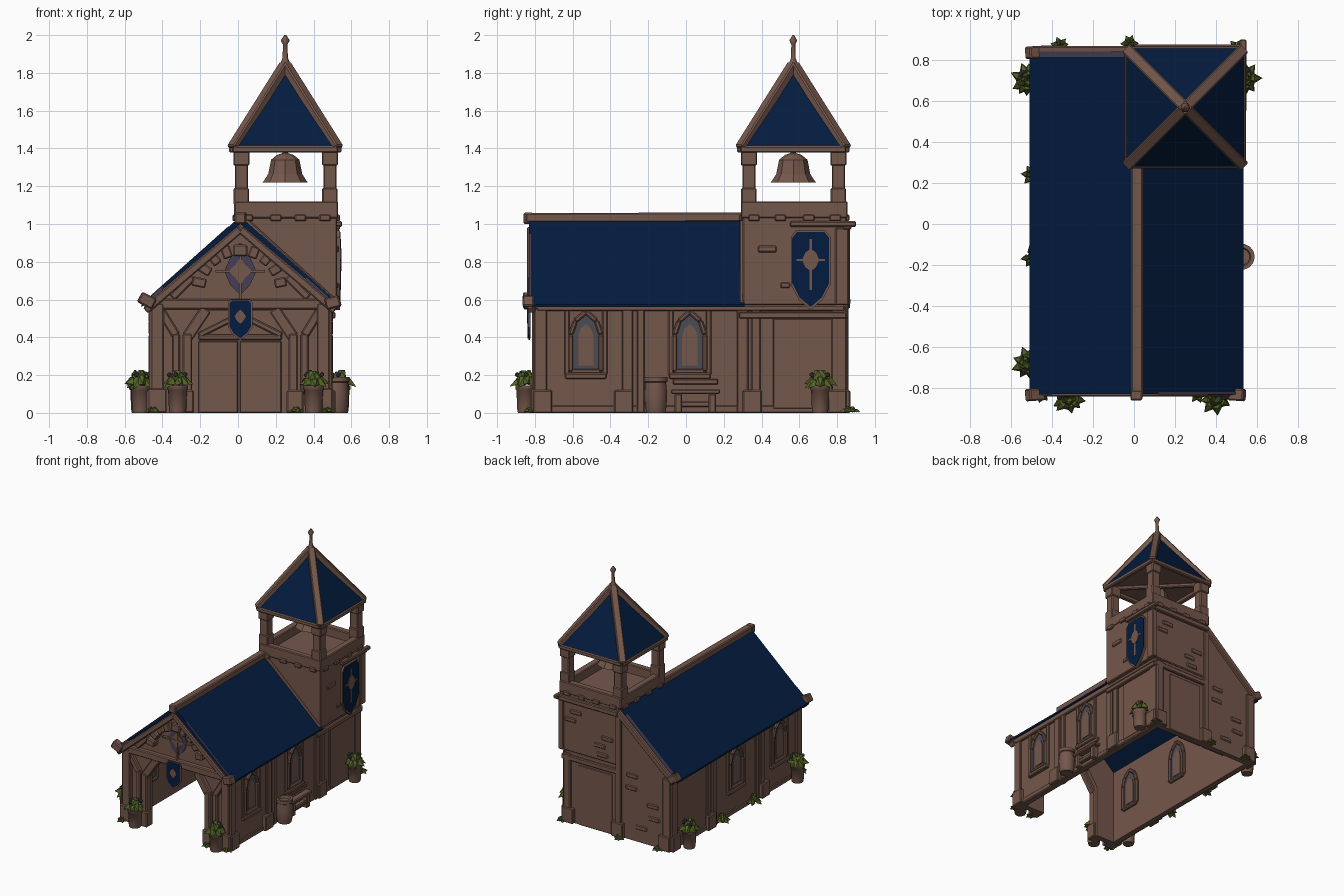
import bpy, bmesh, math, random
from mathutils import Vector, Matrix

if "Cube" in bpy.data.objects:
    bpy.data.objects.remove(bpy.data.objects["Cube"])
random.seed(4)


def colour(name, r, g, b):
    m = bpy.data.materials.new(name)
    m.diffuse_color = (r, g, b, 1)
    m.use_nodes = True
    m.node_tree.nodes["Principled BSDF"].inputs["Base Color"].default_value = m.diffuse_color
    return m


BROWN = colour("brown_stone_and_wood", 0.175, 0.096, 0.071)
BLUE = colour("navy_blue", 0.0012, 0.0115, 0.05)
GLASS = colour("grey_glass", 0.075, 0.07, 0.088)
GREEN = colour("leaf_green", 0.09, 0.13, 0.022)
VIOLET = colour("dusky_violet", 0.06, 0.05, 0.09)


def finish(name, bm, *mats, bevel=0, smooth=False, recalc=True):
    if recalc:
        bmesh.ops.recalc_face_normals(bm, faces=bm.faces)
    me = bpy.data.meshes.new(name)
    bm.to_mesh(me)
    bm.free()
    for m in mats:
        me.materials.append(m)
    ob = bpy.data.objects.new(name, me)
    bpy.context.collection.objects.link(ob)
    if bevel:
        mod = ob.modifiers.new("soft_edges", 'BEVEL')
        mod.width, mod.segments = bevel, 1
    if smooth:
        for p in me.polygons:
            p.use_smooth = abs(p.normal.z) < 0.8
    return ob


def boxes(name, spans, mat=BROWN, bevel=0.006):
    """Each span is x0, x1, y0, y1, z0, z1."""
    bm = bmesh.new()
    for x0, x1, y0, y1, z0, z1 in spans:
        mid = Matrix.Translation(((x0 + x1) / 2, (y0 + y1) / 2, (z0 + z1) / 2))
        bmesh.ops.create_cube(bm, size=1, matrix=mid @ Matrix.Diagonal((x1 - x0, y1 - y0, z1 - z0, 1)))
    return finish(name, bm, mat, bevel=bevel)


def beams(name, rods, mat=BROWN, bevel=0.007):
    """Each rod is start, end, width, depth."""
    bm = bmesh.new()
    for p, q, w, d in rods:
        p, q = Vector(p), Vector(q)
        rot = (q - p).to_track_quat('Z', 'Y').to_matrix().to_4x4()
        bmesh.ops.create_cube(bm, size=1, matrix=Matrix.Translation((p + q) / 2) @ rot
                              @ Matrix.Diagonal((w, d, (q - p).length, 1)))
    return finish(name, bm, mat, bevel=bevel)


def prism(name, pts, axis, a, b, mat=BROWN):
    bm = bmesh.new()
    put = (lambda u, v, t: (u, t, v)) if axis == 'y' else (lambda u, v, t: (t, u, v))
    vs = [bm.verts.new(put(u, v, a)) for u, v in pts]
    res = bmesh.ops.extrude_face_region(bm, geom=[bm.faces.new(vs)], use_keep_orig=True)
    off = Vector((0, b - a, 0)) if axis == 'y' else Vector((b - a, 0, 0))
    bmesh.ops.translate(bm, vec=off, verts=[v for v in res['geom'] if isinstance(v, bmesh.types.BMVert)])
    return finish(name, bm, mat)


def lathe(name, x, y, prof, n=12, mat=BROWN, smooth=True):
    bm = bmesh.new()
    rings = [[bm.verts.new((x + r * math.cos(math.tau * i / n), y + r * math.sin(math.tau * i / n), z))
              for i in range(n)] for r, z in prof]
    for lo, hi in zip(rings, rings[1:]):
        for i in range(n):
            bm.faces.new((lo[i], lo[(i + 1) % n], hi[(i + 1) % n], hi[i]))
    bm.faces.new(rings[0])
    bm.faces.new(rings[-1])
    return finish(name, bm, mat, smooth=smooth)


def bush(name, x, y, z, r, h, lumps=9, flowers=True):
    """Ring of broad drooping leaf lumps, each a flattened pointed solid."""
    bm = bmesh.new()
    for i in range(lumps * 2):
        a = math.tau * i / lumps + random.uniform(-.25, .25)
        outer = i < lumps
        reach = r * (random.uniform(.85, 1.05) if outer else random.uniform(.3, .6))
        d = Vector((math.cos(a), math.sin(a), 0))
        s = Vector((-d.y, d.x, 0)) * r * .3
        root = Vector((x, y, z + h * .1))
        crown = root + d * reach * .55 + Vector((0, 0, h * (random.uniform(.3, .6) if outer else random.uniform(.7, 1))))
        tip = Vector((x, y, max(.003, z + h * (random.uniform(-.35, .1) if outer else random.uniform(.3, .7))))) + d * reach
        low = root + d * reach * .5 - Vector((0, 0, h * .1 if outer else 0))
        low.z = max(low.z, .002)
        v = [bm.verts.new(p) for p in (root, crown - s * .5, crown + s * .5, tip, low - s, low + s)]
        for f in ((0, 1, 2), (1, 3, 2), (0, 4, 1), (0, 2, 5), (1, 4, 3), (2, 3, 5), (0, 5, 4), (4, 5, 3)):
            bm.faces.new([v[k] for k in f])
    if flowers:
        for i in range(4):
            a = random.uniform(0, math.tau)
            at = Vector((x + r * .5 * math.cos(a), y + r * .5 * math.sin(a), z + h * .75))
            res = bmesh.ops.create_icosphere(bm, subdivisions=1, radius=.014, matrix=Matrix.Translation(at))
            for f in {f for v in res['verts'] for f in v.link_faces}:
                f.material_index = 1
    return finish(name, bm, GREEN, VIOLET)


CX, RIDGE, EAVE = 0.012, 1.04, 0.575
XL, XR = -0.51, 0.535


def roof_z(x):
    half = CX - XL if x < CX else XR - CX
    return RIDGE - abs(x - CX) / half * (RIDGE - EAVE)


def roof_strip(name, x0, x1, y0, y1, lo, hi, mat):
    prism(name, [(x0, roof_z(x0) + lo), (x1, roof_z(x1) + lo), (x1, roof_z(x1) + hi), (x0, roof_z(x0) + hi)], 'y', y0, y1, mat)


# nave roof slopes, ridge, eaves and verge boards
T = 0.04
prism("roof_left", [(CX, RIDGE), (XL, EAVE), (XL, EAVE - 0.015), (CX, RIDGE - T)], 'y', -0.83, 0.84, BLUE)
prism("roof_right", [(CX, RIDGE), (XR, EAVE), (XR, EAVE - 0.015), (CX, RIDGE - T)], 'y', -0.83, 0.31, BLUE)
roof_strip("faded_back_verge", -.46, -.05, .815, .842, 0, .004, VIOLET)
roof_strip("faded_front_verge", .12, .5, -.832, -.82, 0, .004, VIOLET)
roof_strip("faded_front_edge_right", .36, .49, -.834, -.829, -.03, -.012, VIOLET)
roof_strip("faded_front_edge_left", -.47, -.4, -.834, -.829, -.03, 0, VIOLET)
beams("ridge_beam", [((.015, -0.85, 1.033), (.015, 0.3, 1.036), 0.058, 0.05)])
boxes("eave_rails", [(XL + 0.03, XL + 0.06, -0.81, 0.83, 0.55, 0.585), (XR - 0.06, XR - 0.03, -0.81, 0.31, 0.55, 0.585)])
rods = [((CX, -.82, RIDGE - .068), (x, -.82, EAVE - .033), .045, .042) for x in (XL + .02, XR - .02)]
rods.append(((CX, .845, RIDGE - .035), (XL + .02, .845, EAVE - .01), .045, .045))
beams("bargeboards", rods)
beams("rafter_knobs", [((x - 0.045 * s, y, 0.575), (x + 0.03 * s, y - 0.005, 0.615 - 0.02 * (s > 0)), 0.06, 0.06)
                       for x, s in ((-0.49, -1), (0.51, 1)) for y in (-0.83, 0.84) if y < 0 or s < 0]
      + [((CX, -0.86, 1.03), (CX, -0.81, 1.03), 0.06, 0.06)])
beams("verge_trim", [((CX + 0.02, 0.295, RIDGE - 0.01), (XR - 0.01, 0.295, EAVE + 0.005), 0.025, 0.025)])

# walls: open doorway at the front, hollow interior
prism("front_wall", [(-0.45, 0), (-0.45, 0.57), (CX, 0.99), (0.48, 0.57), (0.48, 0), (0.27, 0), (0.27, 0.42),
                     (0.19, 0.54), (-0.17, 0.54), (-0.25, 0.42), (-0.25, 0)], 'y', -0.775, -0.73)
prism("back_wall", [(-0.45, 0), (-0.45, 0.59), (CX, 1.0), (0.48, 0.59), (0.48, 0)], 'y', 0.80, 0.84)
boxes("side_walls", [(-0.45, -0.41, -0.75, 0.82, 0, 0.6), (0.44, 0.48, -0.75, 0.82, 0, 0.6)], bevel=0)

# wall posts with chunky feet on both sides
posts = []
for x, s in ((-0.45, -1), (0.48, 1)):
    for y, w in ((-0.77, .07), (-0.31, .06), (-0.24, .04), (0.30, .06), (0.37, .05), (0.81, .08)):
        posts.append((min(x, x + s * .02), max(x, x + s * .02), y - w / 2, y + w / 2, 0, 0.57))
    for y in (-0.76, -0.33, 0.35, 0.80):
        posts.append((min(x, x + s * .035), max(x, x + s * .035), y - .05, y + .05, 0, 0.12))
    posts.append((min(x, x + s * .012), max(x, x + s * .012), -0.78, 0.83, 0, 0.04))
    posts.append((min(x, x + s * .025), max(x, x + s * .025), -0.79, 0.84, 0.54, 0.57))
boxes("wall_posts", posts)


def arch(w, z0, z1, y):
    return [(y - w, z0), (y + w, z0), (y + w, z1 - 1.5 * w), (y + .7 * w, z1 - .6 * w), (y, z1),
            (y - .7 * w, z1 - .6 * w), (y - w, z1 - 1.5 * w)]


# pointed windows, framed inside and outside
for side, x, s in (("left", -0.45, -1), ("right", 0.48, 1)):
    for n, y in enumerate((-0.53, 0.02)):
        nm = f"{side}_window_{n}"
        prism(nm + "_glass", arch(.065, .23, .52, y), 'x', x + s * .006, x - s * .046, GLASS)
        prism(nm + "_pane", arch(.04, .25, .47, y), 'x', x + s * .011, x - s * .05)
        loop = arch(.08, .22, .535, y)
        beams(nm + "_frame", [((x + s * k, *p), (x + s * k, *q), .026, .026)
                              for k in (.01, -.048) for p, q in zip(loop, loop[1:] + loop[:1])])
        boxes(nm + "_sill", [(x - .028, x + .028, y - .11, y + .11, .18, .21)]
              + [(x - .016, x + .016, y + k - .014, y + k + .014, .2, .545) for k in (-.1, .1)])

# front timbering: corner posts, tie beam, braces, gable stones
F = -0.785
rods = []
for s in (-1, 1):
    x = lambda v: CX + s * v
    rods += [((x(.44), F, 0), (x(.44), F, .58), .07, .06), ((x(.28), F, 0), (x(.28), F, .42), .05, .06),
             ((x(.28), F, .40), (x(.18), F, .55), .05, .06), ((x(.34), F, .1), (x(.34), F, .42), .04, .045),
             ((x(.34), F, .41), (x(.42), F, .54), .04, .045), ((x(.36), F, .61), (x(.25), F, .72), .035, .04),
             ((x(.44), F, 0), (x(.44), F, .13), .1, .08), ((x(.29), F, 0), (x(.29), F, .12), .09, .08)]
rods += [((-.46, F, .575), (.49, F, .575), .055, .055)]
beams("front_timbers", rods)
stones = []
for i in range(9):
    a = math.radians(12 + 19.5 * i)
    d = Vector((math.cos(a), 0, math.sin(a)))
    c = Vector((CX, -.79, .645))
    stones.append((c + d * .185, c + d * random.uniform(.245, .265), .074, .05))
beams("gable_arch_stones", stones)


def star(cx, cz, rx, rz, k):
    return [(cx + rx * (1 if i % 2 == 0 else k) * math.cos(i * math.pi / 4),
             cz + rz * (1 if i % 2 == 0 else k) * math.sin(i * math.pi / 4)) for i in range(8)]


prism("gable_star_glass", star(CX, .75, .085, .125, .85), 'y', -.774, -.783, VIOLET)
prism("gable_star", star(CX, .75, .065, .075, .6), 'y', -.78, -.79)
boxes("gable_star_rays", [(CX - .13, CX + .13, -.795, -.775, .744, .756), (CX - .006, CX + .006, -.795, -.775, .6, .9)], bevel=0)


def shield(c, w, z0, z1):
    h = z1 - z0
    return [(c, z0), (c + .6 * w, z0 + .13 * h), (c + w, z0 + .32 * h), (c + w, z1 - .08 * h), (c + .75 * w, z1),
            (c - .75 * w, z1), (c - w, z1 - .08 * h), (c - w, z0 + .32 * h), (c - .6 * w, z0 + .13 * h)]


# hanging banner over the doorway
prism("banner_rim", shield(CX, .064, .385, .6), 'y', -.825, -.835)
prism("banner", shield(CX, .058, .395, .594), 'y', -.822, -.838, BLUE)
prism("banner_emblem", star(CX, .51, .03, .038, .8), 'y', -.836, -.842)

# door panels on the back wall, inside and outside
boxes("back_door", [(-.21, 0, .785, .80, 0, .38), (.01, .23, .785, .80, 0, .38), (.06, .36, .84, .848, 0, .48)])
beams("door_pediment", [((CX, .79, .52), (CX + s * .22, .79, .41), .03, .03) for s in (-1, 1)]
      + [((CX - .22, .79, .4), (CX + .22, .79, .4), .03, .03)])
boxes("back_posts", [(x, x + w, .835, .86, 0, z) for x, w, z in ((-.46, .07, .58), (-.02, .05, .97), (.43, .06, .55))]
      + [(x, x + .1, .83, .87, 0, .12) for x in (-.46, -.04, .4)]
      + [(-.02, .51, .835, .86, .5, .54), (.0, .54, .83, .875, .97, 1.01)])

# tower shaft and parapet around the sunken belfry floor
boxes("tower_shaft", [(0, .525, .3, .85, .57, 1.05)])
boxes("tower_lower_panels", [(.48, .495, .46, .79, .02, .5), (.48, .515, .28, .85, .5, .535),
                             (.515, .55, .55, .9, .985, 1.015), (.49, .535, .79, .86, .57, .98)])
P = [(-.02, .53, .29, .34), (-.02, .53, .80, .855), (-.02, .035, .29, .855), (.475, .53, .29, .855)]
boxes("parapet", [(*p, 1.03, 1.12) for p in P])
boxes("parapet_stones", [(v - .03, v + .03, y - .01, y + .01, 1.015, 1.05) for v in (.05, .2, .33, .46) for y in (.29, .855)]
      + [(x - .01, x + .01, v - .03, v + .03, 1.015, 1.05) for v in (.36, .5, .65, .79) for x in (-.02, .53)])
blocks = [(.52, .536, .38, .48, .85, .885), (.52, .534, .5, .55, .66, .69)]
for i in range(5):
    x, z = random.uniform(.06, .46), .6 + .07 * i
    blocks.append((x - .05, x + .05, .845, .858, z, z + .035))
    x, z = random.uniform(-.36, -.05), .1 + .1 * i
    blocks.append((x - .05, x + .05, .835, .848, z, z + .035))
boxes("loose_stones", blocks)

# tower shield
prism("tower_shield_rim", shield(.66, .105, .545, .965), 'x', .52, .54)
prism("tower_shield", shield(.66, .098, .56, .957), 'x', .525, .543, BLUE)
prism("tower_shield_sun", star(.66, .81, .045, .06, .9), 'x', .542, .547)
boxes("tower_shield_cross", [(.541, .546, .653, .667, .65, .92), (.541, .546, .585, .735, .804, .816)], bevel=0)

# belfry posts with capitals and flared feet
corners = [(x, y) for x in (.018, .487) for y in (.333, .807)]
boxes("belfry_posts", [(x - k, x + k, y - k, y + k, z0, z1) for x, y in corners
                       for k, z0, z1 in ((.035, 1.1, 1.4), (.043, 1.31, 1.4), (.041, 1.1, 1.19))])

# spire: blue faces with brown soffit, eaves and hips
SX, SY, H = .25, .568, .28
bm = bmesh.new()
bmesh.ops.create_cone(bm, cap_ends=True, segments=4, radius1=(H + .01) * math.sqrt(2), radius2=0.001, depth=.43,
                      matrix=Matrix.Translation((SX, SY, 1.623)) @ Matrix.Rotation(math.pi / 4, 4, 'Z'))
for f in bm.faces:
    f.normal_update()
    f.material_index = 1 if f.normal.z < -.5 else 0
finish("spire_roof", bm, BLUE, BROWN)
q = [(SX + a * H, SY + b * H, 1.395) for a, b in ((-1, -1), (1, -1), (1, 1), (-1, 1))]
beams("spire_eaves", [(q[i], q[(i + 1) % 4], .035, .035) for i in range(4)])
beams("spire_hips", [((c[0], c[1], 1.4), (SX, SY, 1.845), .055, .046) for c in q]
      + [(q[0], q[2], .03, .03), (q[1], q[3], .03, .03)])
lathe("finial", SX, SY, [(.04, 1.8), (.026, 1.85), (.014, 1.88), (.012, 1.95), (.024, 1.972), (.005, 2.0)], 6)

# bell
lathe("bell", SX, SY, [(.12, 1.22), (.112, 1.23), (.09, 1.265), (.075, 1.34), (.045, 1.365), (.015, 1.375), (.012, 1.4)], 8, smooth=False)

# barrel and bench by the right wall
lathe("barrel", .525, -.16, [(.05, 0), (.058, .03), (.062, .1), (.056, .16), (.064, .165), (.064, .19), (.045, .19), (.04, .17)], 14)
boxes("bench", [(.48, .535, -.08, .18, .1, .125), (.48, .53, -.06, -.02, 0, .1), (.48, .53, .12, .16, 0, .1),
                (.48, .52, -.04, .14, .03, .06), (.48, .5, -.07, .17, .15, .18)])

# flower pots, wall shrubs and ground tufts
for n, (x, y) in enumerate(((-.52, .7), (-.515, -.68), (-.32, -.85), (.4, -.85), (.54, .71))):
    lathe(f"pot_{n}", x, y, [(.042, 0), (.046, .02), (.05, .12), (.056, .125), (.056, .145), (.04, .145)], 10)
    bush(f"pot_plant_{n}", x, y, .15, .088, .07)
for n, y in enumerate((.24, -.16)):
    bush(f"wall_shrub_{n}", -.495, y, .03, .06, .06, 6, False)
for n, (x, y) in enumerate(((-.45, -.83), (.31, -.83), (.47, -.82), (.5, .86), (-.02, .88), (-.36, .87))):
    bush(f"ground_tuft_{n}", x, y, .006, .05, .025, 6, False)
